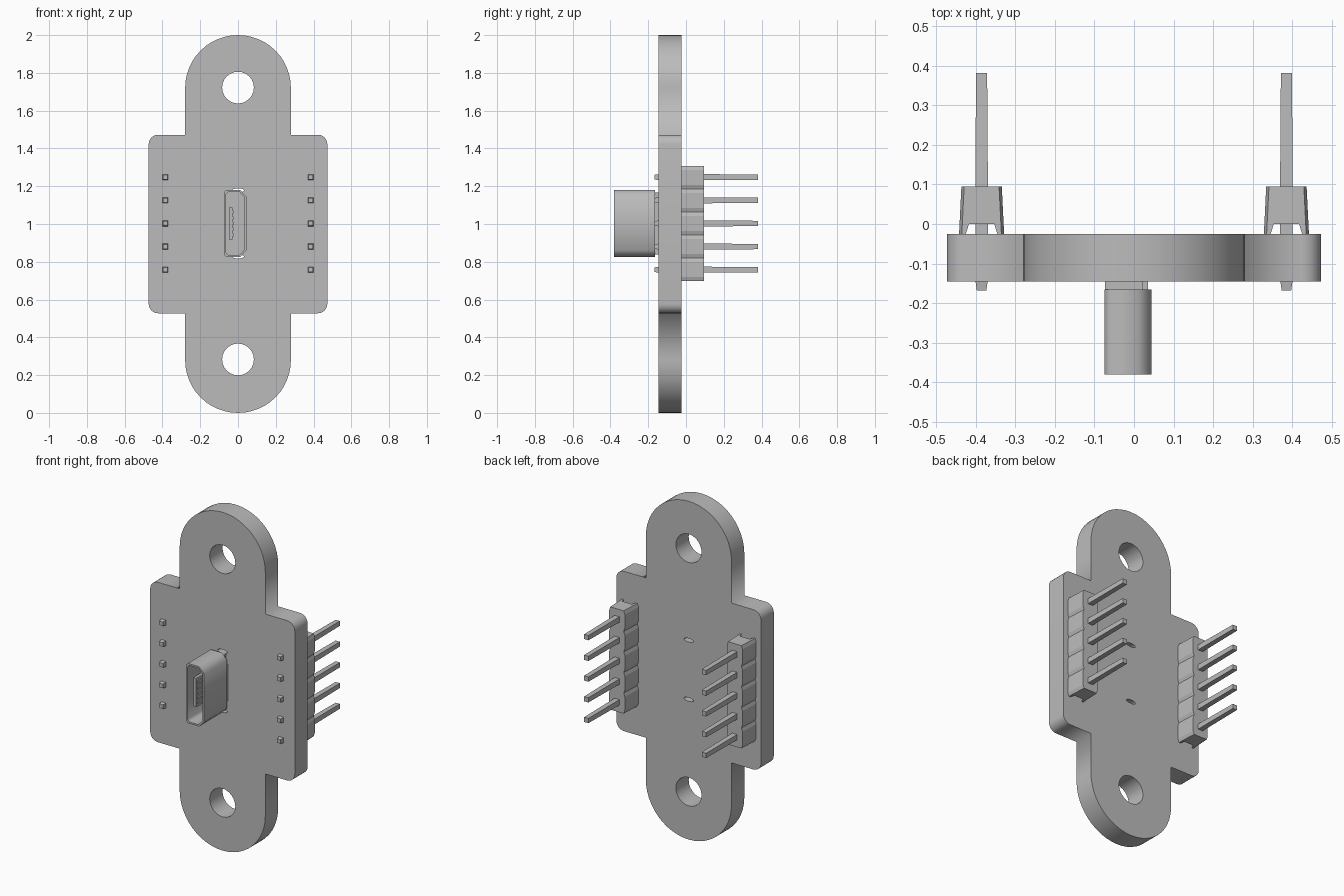
import bpy
import bmesh
from math import sin, cos, pi, radians
from mathutils import Vector

cube = bpy.data.objects.get("Cube")
if cube:
    bpy.data.objects.remove(cube, do_unlink=True)

grey = bpy.data.materials.new("plain grey")
grey.use_nodes = True
COLOUR = (0.5, 0.5, 0.5, 1)
grey.diffuse_color = COLOUR
grey.node_tree.nodes["Principled BSDF"].inputs["Base Color"].default_value = COLOUR


def arc(cx, cz, rx, start, end, steps, rz=None):
    rz = rz or rx
    angles = [radians(start + (end - start) * i / steps) for i in range(steps + 1)]
    return [(cx + rx * cos(a), cz + rz * sin(a)) for a in angles]


def circle(cx, cz, rx, steps, rz=None):
    return arc(cx, cz, rx, 0, 360, steps, rz)[:-1]


def plate(name, loops, front, back):
    """Extrude x-z outlines along y; later loops become holes."""
    curve = bpy.data.curves.new(name, 'CURVE')
    curve.dimensions = '2D'
    curve.fill_mode = 'BOTH'
    curve.extrude = (back - front) / 2
    for loop in loops:
        spline = curve.splines.new('POLY')
        spline.points.add(len(loop) - 1)
        for point, (x, z) in zip(spline.points, loop):
            point.co = (x, z, 0, 1)
        spline.use_cyclic_u = True
    obj = bpy.data.objects.new(name, curve)
    bpy.context.collection.objects.link(obj)
    obj.rotation_euler.x = pi / 2
    obj.location.y = (front + back) / 2
    curve.materials.append(grey)
    bpy.ops.object.select_all(action='DESELECT')
    obj.select_set(True)
    bpy.context.view_layer.objects.active = obj
    bpy.ops.object.convert(target='MESH')
    return bpy.context.object


def loft(name, rings):
    """Skin a stack of equal rings and cap both ends."""
    bm = bmesh.new()
    rows = [[bm.verts.new(p) for p in ring] for ring in rings]
    n = len(rows[0])
    for a, b in zip(rows, rows[1:]):
        for i in range(n):
            j = (i + 1) % n
            bm.faces.new((a[i], a[j], b[j], b[i]))
    bm.faces.new(rows[0])
    bm.faces.new(rows[-1])
    bmesh.ops.recalc_face_normals(bm, faces=bm.faces)
    mesh = bpy.data.meshes.new(name)
    bm.to_mesh(mesh)
    bm.free()
    mesh.materials.append(grey)
    obj = bpy.data.objects.new(name, mesh)
    bpy.context.collection.objects.link(obj)
    return obj


def bar(name, x, z, sections):
    """Rectangular bar along y; sections are (y, half width, half height)."""
    corners = ((-1, -1), (1, -1), (1, 1), (-1, 1))
    return loft(name, [[(x + sx * w, y, z + sz * h) for sx, sz in corners]
                       for y, w, h in sections])


# Board: a quarter outline mirrored to all four corners
TAB, HALF, SIDE, ROUND = 0.28, 0.4725, 0.473, 0.05
quarter = [(SIDE, 0)] + arc(SIDE - ROUND, HALF - ROUND, ROUND, 0, 90, 6)
quarter += [(TAB, HALF)] + arc(0, 1 - TAB, TAB, 0, 90, 12)
right_half = quarter + [(x, -z) for x, z in quarter][::-1]
upper = quarter + [(-x, z) for x, z in quarter[:-1]][::-1]
outline = upper + [(x, -z) for x, z in upper[1:-1]][::-1]
outline = [(x, z + 1) for x, z in outline]
holes = [circle(0, z, 0.084, 24) for z in (0.283, 1.722)]
slots = [circle(0, z, 0.032, 12, 0.011) for z in (0.828, 1.178)]
plate("board", [outline] + holes + slots, -0.145, -0.025)

# Socket: hollow shell with chamfered side, rear wall, foot and tongue
def socket_outline(t):
    half = [(-0.074 + t, 0), (-0.074 + t, 0.165 - t), (-0.062 + t, 0.177 - t),
            (0.012 - t * 0.4, 0.177 - t), (0.044 - t, 0.142 - t * 0.4)]
    return ([(x, 1.003 + z) for x, z in half]
            + [(x, 1.003 - z) for x, z in half[:0:-1]])


plate("socket_shell", [socket_outline(0), socket_outline(0.01)], -0.38, -0.165)
plate("socket_rear_wall", [socket_outline(0.005)], -0.20, -0.166)
bar("socket_foot", -0.025, 1.003, [(-0.166, 0.048, 0.165), (-0.144, 0.048, 0.165)])
bar("socket_side_tab", 0.015, 1.003, [(-0.166, 0.02, 0.11), (-0.144, 0.02, 0.11)])
bar("socket_tongue", -0.038, 1.003, [(-0.35, 0.009, 0.085), (-0.19, 0.009, 0.085)])
for i in range(5):
    bar("socket_contact", -0.027, 0.943 + i * 0.03,
        [(-0.345, 0.004, 0.008), (-0.19, 0.004, 0.008)])

# Pin headers: grooved strips with a channel underneath, plus five pins each
PITCH = 0.1215
for label, sign in (("right", -1), ("left", 1)):
    x = sign * 0.385
    rings = []
    for i in range(5):
        centre = 1.003 + (i - 2) * PITCH
        for dz, w in ((-PITCH / 2, 0.05), (-0.04, 0.057), (0.04, 0.057), (PITCH / 2, 0.05)):
            if dz < 0 and i and dz == -PITCH / 2:
                continue
            profile = [(-w, -0.026), (-w + 0.006, 0.095), (w - 0.006, 0.095), (w, -0.026),
                       (w - 0.01, -0.026), (0.032, 0), (-0.032, 0), (-w + 0.01, -0.026)]
            rings.append([(x + px, py, centre + dz) for px, py in profile])
        bar(label + "_pin", x, 1.003 + (i - 2) * 0.1225,
            [(-0.168, 0.012, 0.012), (-0.14, 0.016, 0.016),
             (0.09, 0.016, 0.016), (0.382, 0.014, 0.014)])
    loft(label + "_pin_header", rings)
